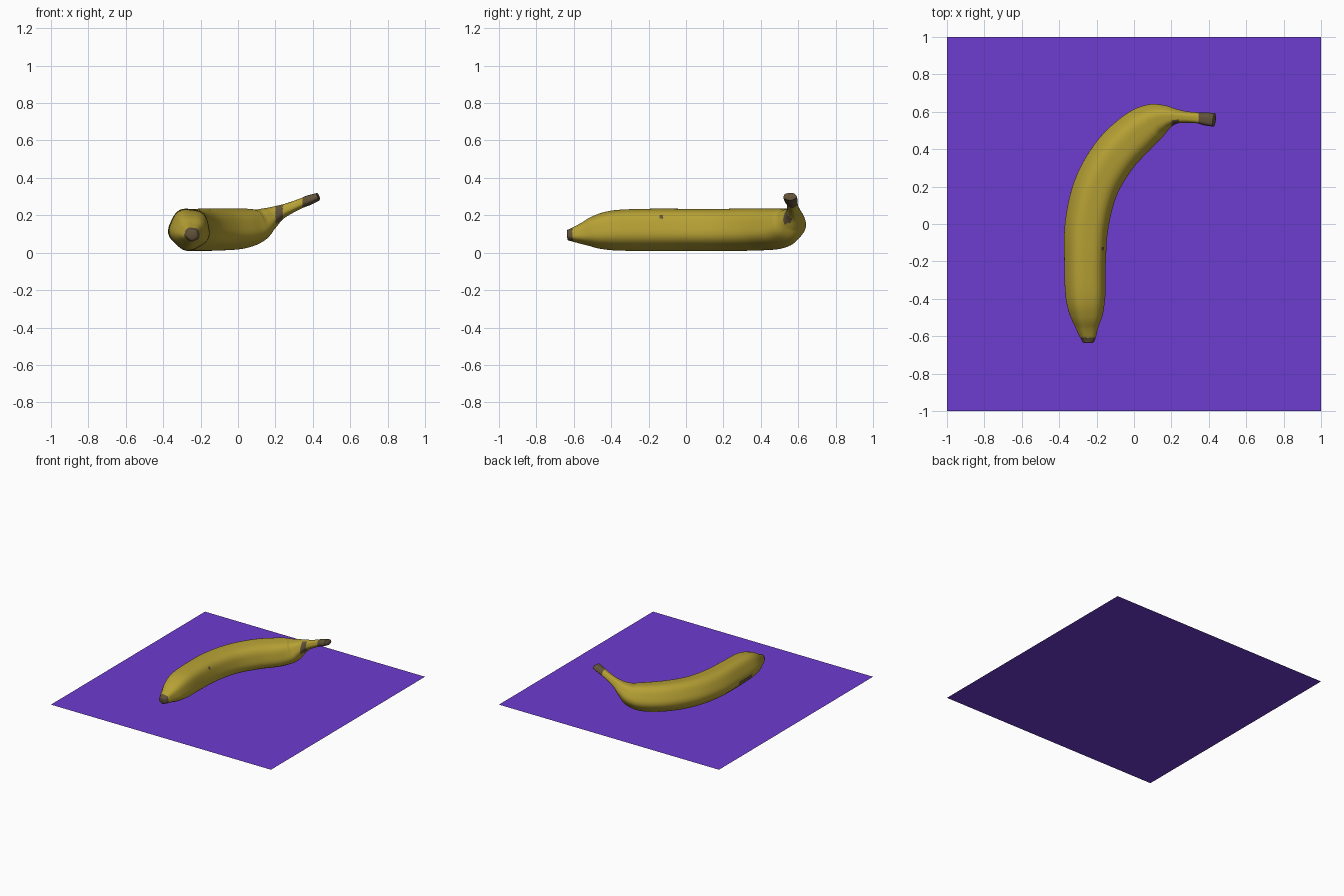
import bpy, bmesh, math
from mathutils import Vector

if "Cube" in bpy.data.objects:
    bpy.data.objects.remove(bpy.data.objects["Cube"])


def material(name, rgb):
    m = bpy.data.materials.new(name)
    m.diffuse_color = (*rgb, 1)
    m.use_nodes = True
    m.node_tree.nodes["Principled BSDF"].inputs["Base Color"].default_value = m.diffuse_color
    return m


purple = material("purple", (0.155, 0.045, 0.63))
yellow = material("banana yellow", (0.47, 0.355, 0.035))
brown = material("brown", (0.12, 0.085, 0.042))

# Flat square mat
bpy.ops.mesh.primitive_plane_add(size=2, location=(0, 0, 0))
mat = bpy.context.object
mat.name = "mat"
mat.data.materials.append(purple)

# Banana centre line: x, y, z, half width, half height
PATH = [
    (-0.245, -0.632, 0.095, 0.030, 0.028),
    (-0.245, -0.605, 0.097, 0.042, 0.038),
    (-0.250, -0.550, 0.103, 0.062, 0.059),
    (-0.253, -0.480, 0.113, 0.089, 0.088),
    (-0.258, -0.380, 0.122, 0.106, 0.107),
    (-0.260, -0.200, 0.125, 0.110, 0.112),
    (-0.250, 0.000, 0.125, 0.116, 0.112),
    (-0.200, 0.200, 0.125, 0.119, 0.112),
    (-0.100, 0.370, 0.127, 0.120, 0.112),
    (0.020, 0.490, 0.131, 0.114, 0.107),
    (0.100, 0.545, 0.147, 0.097, 0.093),
    (0.160, 0.568, 0.180, 0.069, 0.065),
    (0.215, 0.575, 0.212, 0.042, 0.042),
    (0.270, 0.572, 0.236, 0.031, 0.031),
    (0.340, 0.567, 0.266, 0.029, 0.026),
    (0.375, 0.562, 0.280, 0.034, 0.027),
    (0.428, 0.556, 0.300, 0.036, 0.021),
]
STEPS, SIDES = 10, 60


def catmull(a, b, c, d, t):
    return tuple(0.5 * (2 * q + (r - p) * t + (2 * p - 5 * q + 4 * r - s) * t * t
                        + (3 * q - p - 3 * r + s) * t ** 3)
                 for p, q, r, s in zip(a, b, c, d))


# Smooth samples along the path
ext = [tuple(2 * p - q for p, q in zip(PATH[0], PATH[1]))] + PATH
ext.append(tuple(2 * p - q for p, q in zip(PATH[-1], PATH[-2])))
samples = [catmull(*ext[i:i + 4], k / STEPS)
           for i in range(len(PATH) - 1) for k in range(STEPS)] + [PATH[-1]]

# Loft a softly five-sided cross-section
bm = bmesh.new()
rings = []
for i, s in enumerate(samples):
    before, after = samples[max(i - 1, 0)], samples[min(i + 1, len(samples) - 1)]
    tangent = (Vector(after[:3]) - Vector(before[:3])).normalized()
    side = tangent.cross(Vector((0, 0, 1))).normalized()
    up = side.cross(tangent)
    ring = []
    for k in range(SIDES):
        a = 2 * math.pi * k / SIDES
        r = 1 + 0.035 * math.cos(5 * (a + math.radians(25)))
        ring.append(bm.verts.new(Vector(s[:3]) + side * (s[3] * r * math.cos(a))
                                 + up * (s[4] * r * math.sin(a))))
    rings.append(ring)
for a, b in zip(rings, rings[1:]):
    for k in range(SIDES):
        n = (k + 1) % SIDES
        bm.faces.new((a[k], a[n], b[n], b[k]))
caps = [bm.faces.new(rings[0]), bm.faces.new(rings[-1])]
bmesh.ops.recalc_face_normals(bm, faces=bm.faces[:])
bmesh.ops.inset_individual(bm, faces=caps, thickness=0.006, depth=0.004)
bm.normal_update()

# Brown ends, neck scar and blemishes
for f in bm.faces:
    c = f.calc_center_median()
    f.smooth = True
    ends = c.y < -0.607 or c.x > 0.345
    neck = 0.2 < c.x < 0.24 and c.y < 0.568 and f.normal.y < -0.35
    spot = (c - Vector((-0.175, -0.13, 0.19))).length < 0.017
    streak = c.x < -0.34 and abs(c.y + 0.24) < 0.09 and 0.08 < c.z < 0.115
    f.material_index = 1 if ends or neck or spot or streak else 0

me = bpy.data.meshes.new("banana")
bm.to_mesh(me)
bm.free()
me.materials.append(yellow)
me.materials.append(brown)
banana = bpy.data.objects.new("banana", me)
bpy.context.collection.objects.link(banana)
bpy.ops.object.select_all(action='DESELECT')
banana.select_set(True)
bpy.context.view_layer.objects.active = banana
bpy.ops.object.shade_smooth_by_angle(angle=math.radians(40))
